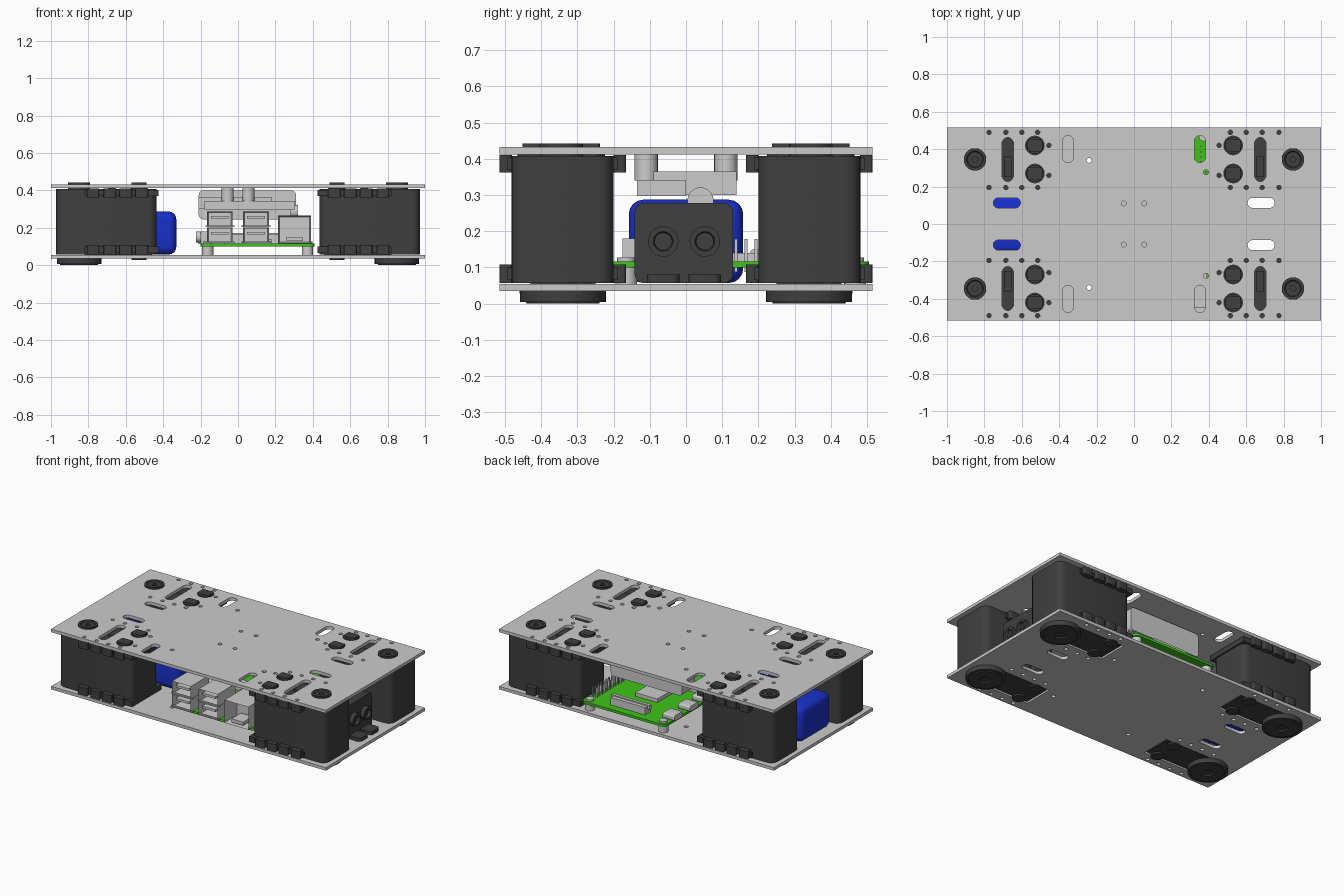
import bpy, bmesh, math
from mathutils import Matrix, Vector

if "Cube" in bpy.data.objects:
    bpy.data.objects.remove(bpy.data.objects["Cube"])


def material(name, r, g, b):
    m = bpy.data.materials.new(name)
    m.diffuse_color = (r, g, b, 1)
    m.use_nodes = True
    m.node_tree.nodes["Principled BSDF"].inputs["Base Color"].default_value = m.diffuse_color
    return m


DARK = material("dark_plastic", 0.05, 0.05, 0.05)
BLUE = material("blue_wrap", 0.01, 0.03, 0.6)
GREEN = material("green_board", 0.05, 0.55, 0.01)


def finish(name, bm, mat=None):
    bmesh.ops.recalc_face_normals(bm, faces=bm.faces)
    me = bpy.data.meshes.new(name)
    bm.to_mesh(me)
    bm.free()
    ob = bpy.data.objects.new(name, me)
    bpy.context.collection.objects.link(ob)
    if mat:
        me.materials.append(mat)
    return ob


def box(name, x, y, z, mat=None, bevel=0, axis=None, port=0):
    """Box from ranges; bevels edges along one axis (or all); port = depth of a front opening."""
    bm = bmesh.new()
    bmesh.ops.create_cube(bm, size=1)
    for v in bm.verts:
        v.co = [r[0] + (c + 0.5) * (r[1] - r[0]) for r, c in zip((x, y, z), v.co)]
    if bevel:
        edges = [e for e in bm.edges if axis is None
                 or abs((e.verts[0].co - e.verts[1].co).normalized()[axis]) > 0.9]
        bmesh.ops.bevel(bm, geom=edges, offset=bevel, segments=4, profile=0.5, affect='EDGES')
    if port:
        bm.normal_update()
        face = min(bm.faces, key=lambda f: f.normal.y)
        bmesh.ops.inset_region(bm, faces=[face], thickness=0.01)
        bmesh.ops.translate(bm, verts=face.verts, vec=(0, port, 0))
    return finish(name, bm, mat)


def lathe(name, loc, profile, mat=None, axis='Z', closed=False, n=32):
    """Turn an (r, height) profile about an axis through loc."""
    bm = bmesh.new()
    rot = Matrix.Rotation(math.pi / 2, 3, 'Y') if axis == 'X' else Matrix.Identity(3)
    rings = []
    for r, h in profile:
        rings.append([bm.verts.new(rot @ Vector((r * math.cos(2 * math.pi * i / n),
                      r * math.sin(2 * math.pi * i / n), h)) + Vector(loc)) for i in range(n)])
    pairs = list(zip(rings, rings[1:])) + ([(rings[-1], rings[0])] if closed else [])
    for a, b in pairs:
        for i in range(n):
            j = (i + 1) % n
            bm.faces.new((a[i], a[j], b[j], b[i]))
    bmesh.ops.remove_doubles(bm, verts=bm.verts, dist=1e-5)
    return finish(name, bm, mat)


def disc(name, loc, r, h, mat=None, axis='Z', n=32):
    return lathe(name, loc, [(0, 0), (r, 0), (r, h), (0, h)], mat, axis, n=n)


def slot(cx, cy, lx, ly, n=8):
    """Outline of a rounded slot (a circle when lx equals ly)."""
    r = min(lx, ly) / 2
    pts = []
    for q, (sx, sy) in enumerate(((1, 1), (-1, 1), (-1, -1), (1, -1))):
        for i in range(n // 2):
            a = math.pi / 2 * (q + (i + 0.5) / (n // 2))
            pts.append((cx + sx * (lx / 2 - r) + r * math.cos(a),
                        cy + sy * (ly / 2 - r) + r * math.sin(a)))
    return pts


def rect(x0, x1, y0, y1):
    return [(x0, y0), (x1, y0), (x1, y1), (x0, y1)]


def plate(name, z0, z1, holes):
    cu = bpy.data.curves.new(name, 'CURVE')
    cu.dimensions, cu.fill_mode, cu.extrude = '2D', 'BOTH', (z1 - z0) / 2
    for pts in [rect(-1, 1, -0.515, 0.515)] + holes:
        s = cu.splines.new('POLY')
        s.points.add(len(pts) - 1)
        for p, c in zip(s.points, pts):
            p.co = (*c, 0, 1)
        s.use_cyclic_u = True
    ob = bpy.data.objects.new(name, cu)
    ob.location.z = (z0 + z1) / 2
    bpy.context.collection.objects.link(ob)
    bpy.ops.object.select_all(action='DESELECT')
    ob.select_set(True)
    bpy.context.view_layer.objects.active = ob
    bpy.ops.object.convert(target='MESH')


QUADS = [(sx, sy) for sx in (-1, 1) for sy in (-1, 1)]
SCREWS = (0.515, 0.6, 0.685, 0.775)

# Chassis plates with their cutouts
shared, top, bottom = [], [], []
for sx, sy in QUADS:
    shared += [slot(sx * x, sy * y, 0.024, 0.024) for x in SCREWS for y in (0.195, 0.49)]
    shared.append(slot(sx * 0.68, sy * 0.113, 0.145, 0.055))
    top += [slot(sx * 0.455, sy * y, 0.024, 0.024) for y in (0.26, 0.42)]
    top += [slot(sx * 0.53, sy * y, 0.1, 0.1, 16) for y in (0.27, 0.42)]
    top += [slot(sx * 0.85, sy * 0.345, 0.12, 0.12, 16), slot(sx * 0.675, sy * 0.345, 0.06, 0.235),
            slot(sx * 0.353, sy * 0.4, 0.06, 0.145), slot(sx * 0.055, sy * 0.11, 0.026, 0.026)]
    bottom.append(rect(*sorted((sx * 0.45, sx * 0.83)), *sorted((sy * 0.24, sy * 0.44))))
for sy in (-1, 1):
    shared += [slot(-0.24, sy * 0.34, 0.026, 0.026), slot(0.385, sy * 0.277, 0.026, 0.026)]
plate("top_plate", 0.412, 0.432, shared + top)
plate("bottom_plate", 0.035, 0.055, shared + bottom)

# Four drive motors with mounting flanges, horns and wheel discs
for sx, sy in QUADS:
    def mx(a, b):
        return sorted((sx * a, sx * b))

    def my(a, b):
        return sorted((sy * a, sy * b))
    box("motor_body", mx(0.435, 0.972), my(0.2, 0.482), (0.057, 0.408), DARK, 0.045, 2)
    box("motor_base_pad", mx(0.46, 0.82), my(0.25, 0.43), (0.038, 0.06), DARK)
    for z0, z1 in ((0.057, 0.108), (0.362, 0.411)):
        box("motor_flange", mx(0.425, 0.82), my(0.188, 0.494), (z0 + 0.008, z1 - 0.008), DARK)
        for x in SCREWS:
            for a, b in ((0.166, 0.2), (0.48, 0.515)):
                box("flange_tab", mx(x - 0.033, x + 0.033), my(a, b), (z0, z1), DARK, 0.008, 2)
    for y in (0.27, 0.42):
        disc("top_boss", (sx * 0.53, sy * y, 0.40), 0.046, 0.025, DARK)
        box("top_boss_cap", mx(0.49, 0.57), my(y - 0.032, y + 0.032), (0.42, 0.442), DARK, 0.008, 2)
        disc("lower_boss", (sx * 0.53, sy * y, 0.028), 0.04, 0.02, DARK)
    lathe("top_horn", (sx * 0.85, sy * 0.345, 0.4),
          [(0.015, 0), (0.06, 0), (0.06, 0.042), (0.045, 0.042), (0.04, 0.036), (0.015, 0.036)],
          DARK, closed=True)
    lathe("wheel_disc", (sx * 0.85, sy * 0.34, 0),
          [(0, 0.008), (0.03, 0.008), (0.035, 0), (0.1, 0), (0.102, 0.005), (0.119, 0.005),
           (0.119, 0.035), (0, 0.035)], DARK, n=48)
    for k in range(8):
        a = k * math.pi / 4
        disc("wheel_bolt", (sx * 0.85 + 0.075 * math.cos(a), sy * 0.34 + 0.075 * math.sin(a), -0.0),
             0.008, 0.004, DARK, n=10)
    box("motor_socket", mx(0.655, 0.695), my(0.25, 0.36), (0.405, 0.42), DARK)

# Battery pack
box("battery", (-0.95, -0.33), (-0.158, 0.158), (0.057, 0.287), BLUE, 0.04)

# Distance sensor with two eyes and a slotted foot
box("sensor_body", (0.78, 0.885), (-0.142, 0.13), (0.057, 0.278), DARK, 0.025, 0)
for y in (-0.063, 0.052):
    lathe("sensor_eye", (0.88, y, 0.172),
          [(0, 0.015), (0.024, 0.015), (0.027, 0.032), (0.042, 0.032), (0.042, 0), (0, 0)], DARK, 'X')
    box("sensor_foot", (0.88, 0.965), (y - 0.045, y + 0.045), (0.057, 0.08), DARK, 0.02, 2)

# Controller board on standoffs
box("circuit_board", (-0.2, 0.41), (-0.42, 0.505), (0.1, 0.116), GREEN, 0.03, 2)
for x in (-0.162, 0.372):
    for y in (-0.165, 0.467):
        disc("board_standoff", (x, y, 0.055), 0.03, 0.046, n=24)
        disc("board_screw", (x, y, 0.115), 0.025, 0.012, n=24)

# Stacked sockets and network socket on the front edge
for x0, x1 in ((-0.165, -0.03), (0.028, 0.165)):
    for z0 in (0.118, 0.204):
        box("stacked_socket", (x0, x1), (-0.45, -0.26), (z0, z0 + 0.084), port=0.1)
        box("socket_tongue", (x0 + 0.02, x1 - 0.02), (-0.44, -0.34), (z0 + 0.045, z0 + 0.06))
        box("socket_lip", (x0 - 0.01, x1 + 0.01), (-0.445, -0.435), (z0, z0 + 0.008))
box("network_socket", (0.215, 0.39), (-0.45, -0.22), (0.116, 0.265), port=0.12)
box("network_socket_step", (0.26, 0.345), (-0.44, -0.34), (0.128, 0.15))

# Small board parts
for y in (0.383, 0.222, 0.076):
    box("side_connector", (-0.215, -0.13), (y - 0.045, y + 0.045), (0.115, 0.15), bevel=0.01, axis=0)
box("audio_jack", (-0.2, -0.07), (-0.175, -0.1), (0.115, 0.18))
disc("audio_jack_barrel", (-0.225, -0.137, 0.15), 0.03, 0.03, None, 'X', 20)
box("ribbon_connector", (-0.02, 0.23), (0.4, 0.455), (0.115, 0.165))
box("ribbon_latch", (-0.035, 0.245), (0.41, 0.43), (0.145, 0.172))
box("camera_connector", (-0.19, 0.05), (-0.03, 0.025), (0.115, 0.165))
box("processor", (0.02, 0.18), (0.11, 0.27), (0.115, 0.14))
box("memory_chip", (0.04, 0.18), (-0.1, 0.02), (0.115, 0.128))
for i in range(20):
    for x in (0.36, 0.386):
        y = 0.415 - 0.0277 * i
        box("header_pin", (x - 0.004, x + 0.004), (y - 0.004, y + 0.004), (0.088, 0.178))

# Equipment hung under the top plate
box("hanging_block", (-0.21, 0.18), (-0.09, 0.14), (0.3, 0.365))
box("hanging_side_block", (-0.18, 0.305), (-0.136, 0.0), (0.298, 0.342))
disc("hanging_lens", (0.28, 0.04, 0.285), 0.036, 0.04, None, 'X')
box("rear_housing", (-0.21, 0.31), (0.205, 0.34), (0.245, 0.4), bevel=0.025, axis=1)
for x in (-0.055, 0.055):
    for y in (-0.11, 0.11):
        lathe("hanging_standoff", (x, y, 0.34),
              [(0.013, 0), (0.032, 0), (0.032, 0.072), (0.013, 0.072)], closed=True, n=24)

# Smooth curved walls, keep edges sharp
bpy.ops.object.select_all(action='SELECT')
bpy.context.view_layer.objects.active = bpy.context.selected_objects[0]
bpy.ops.object.shade_smooth_by_angle(angle=math.radians(30))
